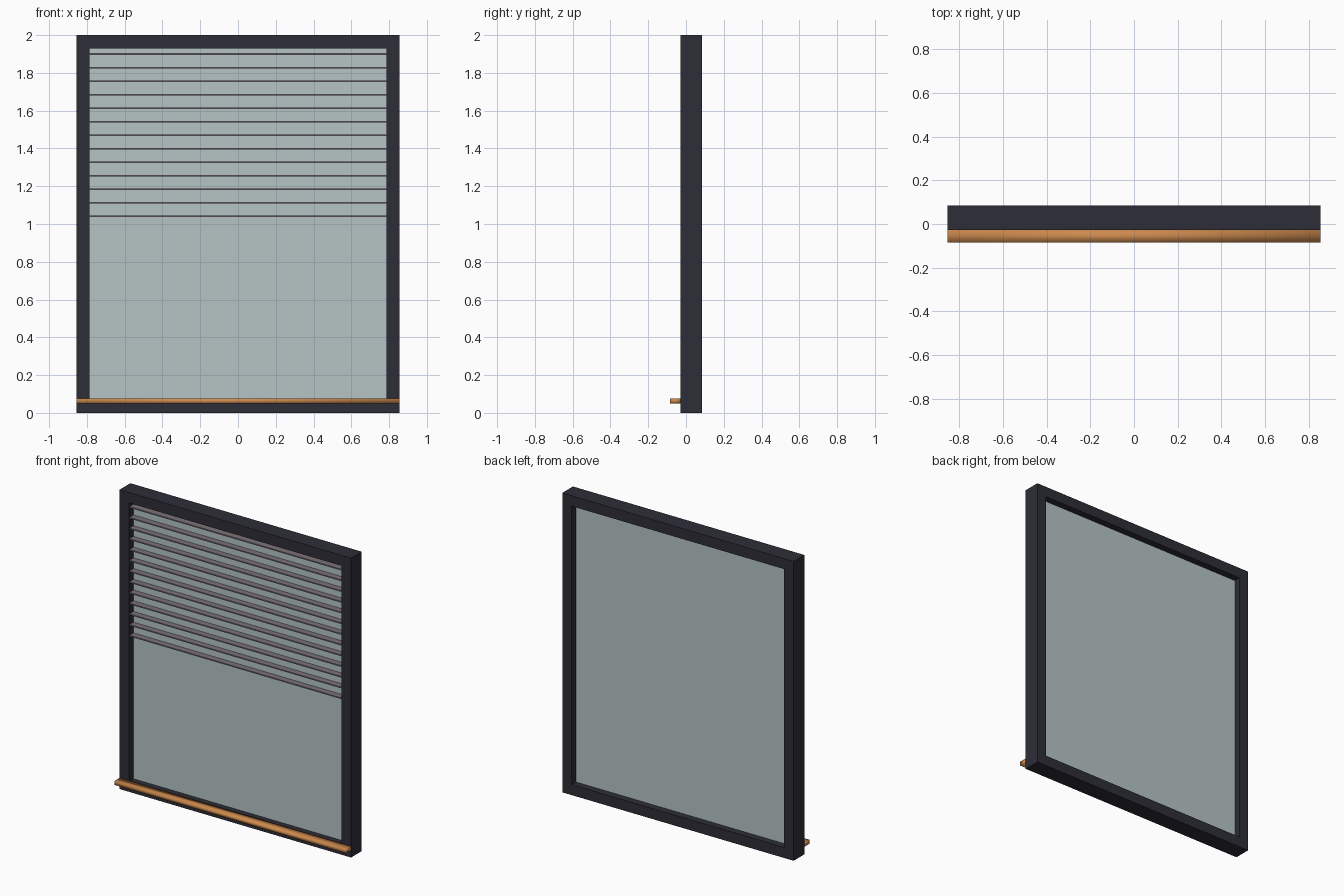
import bpy, bmesh

if "Cube" in bpy.data.objects:
    bpy.data.objects.remove(bpy.data.objects["Cube"])

def material(name, r, g, b):
    m = bpy.data.materials.new(name)
    m.diffuse_color = (r, g, b, 1)
    m.use_nodes = True
    m.node_tree.nodes["Principled BSDF"].inputs["Base Color"].default_value = m.diffuse_color
    return m

dark = material("dark frame", 0.027, 0.027, 0.039)
glass = material("pale glass", 0.47, 0.56, 0.56)
grey = material("grey slat", 0.20, 0.17, 0.18)
wood = material("orange wood", 0.60, 0.25, 0.075)

def add_object(name, bm, mat):
    bmesh.ops.recalc_face_normals(bm, faces=bm.faces)
    me = bpy.data.meshes.new(name)
    bm.to_mesh(me)
    bm.free()
    me.materials.append(mat)
    ob = bpy.data.objects.new(name, me)
    bpy.context.collection.objects.link(ob)
    return ob

def box(name, x, y, z, mat):
    """Box from (min, max) pairs."""
    bm = bmesh.new()
    bmesh.ops.create_cube(bm, size=1)
    for v in bm.verts:
        v.co = [(lo + hi) / 2 + c * (hi - lo) for c, (lo, hi) in zip(v.co, (x, y, z))]
    return add_object(name, bm, mat)

W, H, T = 0.855, 2.0, 0.07        # half width, height, bar width
Y0, Y1 = -0.028, 0.085            # frame front and back

# Frame: four rectangular rings joined into one hollow surround
bm = bmesh.new()
rings = []
for inset, y in ((0, Y0), (0, Y1), (T, Y1), (T, Y0)):
    a, lo, hi = W - inset, inset, H - inset
    rings.append([bm.verts.new(p) for p in ((-a, y, lo), (a, y, lo), (a, y, hi), (-a, y, hi))])
for i in range(4):
    r, s = rings[i], rings[(i + 1) % 4]
    for j in range(4):
        k = (j + 1) % 4
        bm.faces.new((r[j], r[k], s[k], s[j]))
add_object("window_frame", bm, dark)

# Glass pane, centred in the frame depth
box("glass_pane", (-W + T, W - T), (0.018, 0.039), (T, H - T), glass)

# Blind slats over the upper half
for i in range(13):
    z = 1.90 - i * 0.0716
    box(f"blind_slat_{i + 1}", (-W + T, W - T), (-0.024, 0.018), (z - 0.004, z + 0.004), grey)

# Sill on the front
sill = box("sill", (-W, W), (-0.085, Y0), (0.05, 0.075), wood)
sill.data.shade_smooth()
